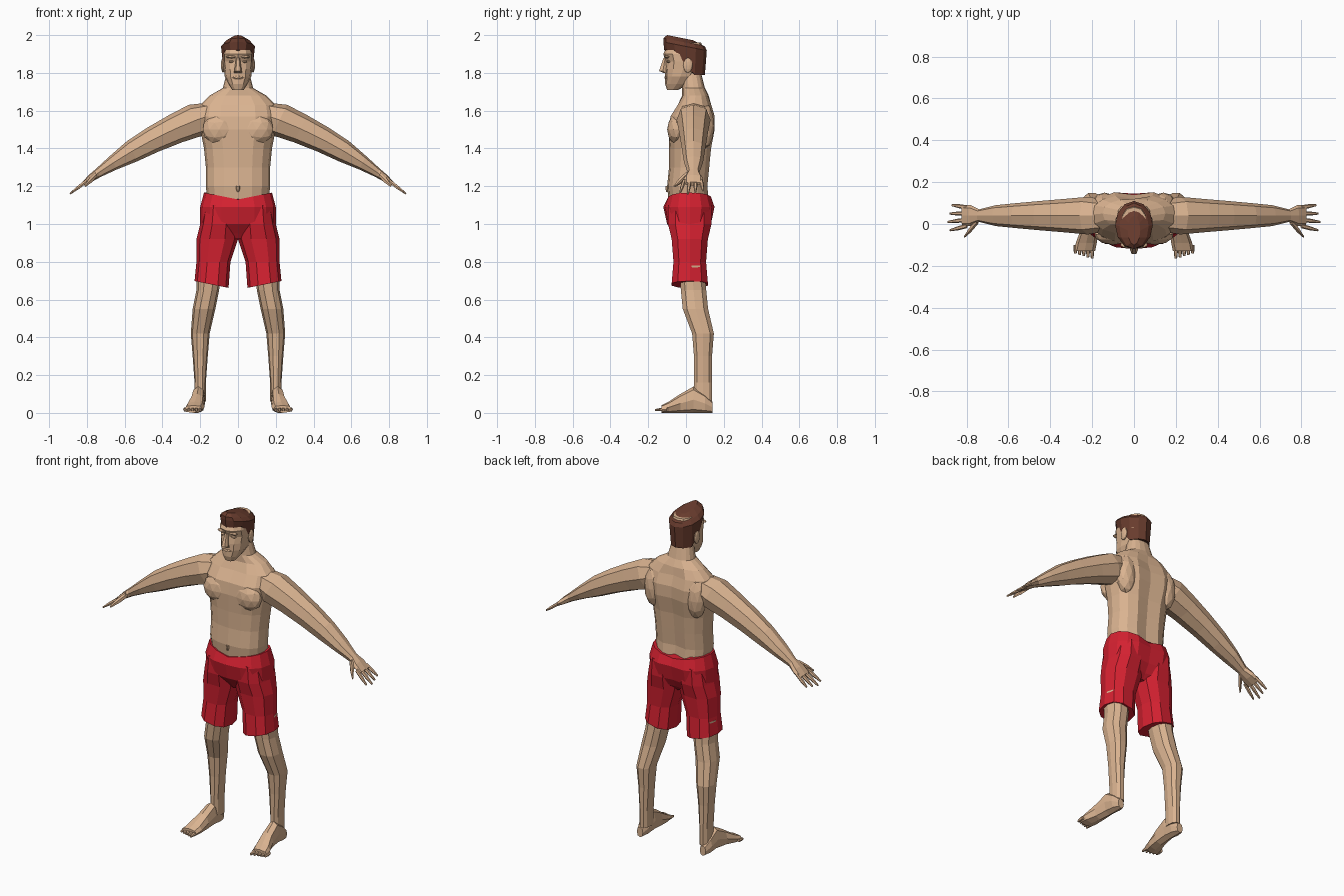
import bpy, bmesh
from math import sin, cos, tau
from mathutils import Vector, Matrix

default_cube = bpy.data.objects.get("Cube")
if default_cube:
    bpy.data.objects.remove(default_cube)


def make_material(name, *colour):
    mat = bpy.data.materials.new(name)
    mat.use_nodes = True
    mat.diffuse_color = (*colour, 1)
    shader = mat.node_tree.nodes["Principled BSDF"]
    shader.inputs["Base Color"].default_value = mat.diffuse_color
    return mat


skin = make_material("skin", .7, .45, .28)
red_cloth = make_material("red_cloth", .66, .015, .03)
brown_hair = make_material("brown_hair", .14, .045, .027)

across, depth, up = Vector((1, 0, 0)), Vector((0, 1, 0)), Vector((0, 0, 1))
arm_up = (across + up + up).normalized()


def add_object(name, bm, mat, mirror):
    """Turn the mesh into a flat shaded object, mirrored to the other side if asked."""
    bmesh.ops.recalc_face_normals(bm, faces=bm.faces)
    mesh = bpy.data.meshes.new(name)
    bm.to_mesh(mesh)
    bm.free()
    mesh.materials.append(mat)
    obj = bpy.data.objects.new(name, mesh)
    bpy.context.collection.objects.link(obj)
    if mirror:
        modifier = obj.modifiers.new("Mirror", "MIRROR")
        modifier.use_mirror_merge = False


def power(value, exponent):
    return abs(value) ** exponent * (1 if value > 0 else -1)


def loft(name, rings, mat=skin, u=across, v=depth, sides=8, square=.85, shape=None, mirror=True):
    """Skin a row of rings, each (centre, half size along u, half size along v)."""
    bm = bmesh.new()
    loops = []
    for centre, width, height in rings:
        loop = []
        for i in range(sides):
            angle = tau * i / sides
            point = Vector(centre)
            point += u * width * power(cos(angle), square)
            point += v * height * power(sin(angle), square)
            if shape:
                shape(point)
            loop.append(bm.verts.new(point))
        loops.append(loop)
    for low, high in zip(loops, loops[1:]):
        for i in range(sides):
            bm.faces.new((low[i - 1], low[i], high[i], high[i - 1]))
    bm.faces.new(loops[0])
    bm.faces.new(loops[-1])
    add_object(name, bm, mat, mirror)


def stack(name, rows, **options):
    """Loft a central part from levels of (height, half width, front, back)."""
    rings = [((0, (front + back) / 2, z), width, (back - front) / 2)
             for z, width, front, back in rows]
    loft(name, rings, mirror=False, **options)


def taper(name, start, end, thick, thin, **options):
    """Loft a small part that keeps its thickness to the middle, then narrows."""
    start, end = Vector(start), Vector(end)
    middle = start.lerp(end, .5)
    rings = [(start, thick, thick), (middle, thick, thick), (end, thin, thin)]
    loft(name, rings, sides=6, **options)


def lump(name, centre, size, mirror=True):
    """Add a faceted rounded mass."""
    bm = bmesh.new()
    matrix = Matrix.LocRotScale(Vector(centre), None, Vector(size))
    bmesh.ops.create_icosphere(bm, subdivisions=2, radius=1, matrix=matrix)
    add_object(name, bm, skin, mirror)


# Torso and neck, with a spine groove and a breastbone groove
def groove_torso(point):
    if abs(point.x) < .02 and point.z < 1.65:
        if point.y > 0:
            point.y -= .02
        elif point.z > 1.4:
            point.y += .01


stack("torso", [
    (1.1, .16, -.09, .13), (1.2, .17, -.1, .12), (1.3, .17, -.09, .13),
    (1.4, .18, -.09, .14), (1.5, .2, -.1, .16), (1.57, .21, -.09, .16),
    (1.63, .2, -.05, .14), (1.68, .15, -.02, .12), (1.72, .08, -.02, .1),
    (1.8, .06, -.02, .08)], sides=16, shape=groove_torso)
lump("chest_muscle", (.1, -.05, 1.5), (.09, .05, .08))
lump("shoulder_blade", (.14, .1, 1.52), (.06, .05, .12))
taper("navel", (0, -.1, 1.2), (0, -.1, 1.17), .01, .005, mirror=False)


# Arms follow one drooping curve from the shoulder to the fingertips
def arm_point(x, y=.04):
    return Vector((x, y, 1.62 - x / 4 - .3 * x * x))


arm_rows = [(.1, .07, .06), (.22, .09, .09), (.33, .08, .08), (.45, .07, .07),
            (.56, .06, .06), (.66, .05, .04), (.74, .03, .025), (.78, .05, .02), (.82, .05, .01)]
loft("arm", [(arm_point(x), width, height) for x, width, height in arm_rows],
     u=depth, v=arm_up)

# Hands: the fingers fan out from the knuckles
finger_names = ["little_finger", "ring_finger", "middle_finger", "index_finger"]
for i, name in enumerate(finger_names):
    reach = .89 - abs(i - 2) * .01
    taper(name, arm_point(.8, .08 - i * .03), arm_point(reach, .09 - i * .04),
          .01, .005, u=depth, v=arm_up)
taper("thumb", arm_point(.75, .01), arm_point(.81, -.06) - up * .02,
      .015, .006, u=depth, v=arm_up)

# Legs
loft("leg", [
    ((.15, .03, .78), .07, .07), ((.16, .04, .65), .06, .07), ((.18, .05, .55), .06, .07),
    ((.2, .09, .42), .05, .06), ((.2, .09, .3), .04, .05), ((.2, .09, .16), .03, .05),
    ((.2, .09, .06), .03, .05)], sides=10)

# Feet: each ring rests on the ground and the toes turn slightly out
foot_rows = [(.14, .02, .03), (.1, .035, .05), (.04, .035, .07),
             (-.03, .04, .05), (-.09, .05, .03), (-.13, .05, .02)]
loft("foot", [((.21 + max(0, -y) / 5, y, height), width, height)
              for y, width, height in foot_rows], v=up)
for i in range(5):
    x = .2 + i * .02
    taper(f"toe_{i + 1}", (x, -.1, .02), (x, -.165 + i * .006, .015),
          .01, .006, v=up)


# Shorts: hips with a raised side waist, then two legs with slanted hems
def raise_waist(point):
    if point.z > 1.1:
        point.z += abs(point.x) / 5 - .01
    if abs(point.x) < .02 and point.y > 0:
        point.y -= .015


def slant_hem(point):
    if point.z < .7:
        point.z += (point.x - .14) / 5


stack("shorts_hips", [
    (.92, .03, -.04, .09), (.95, .13, -.06, .11), (1, .2, -.1, .14),
    (1.09, .2, -.12, .16), (1.14, .18, -.1, .14)],
    mat=red_cloth, sides=16, shape=raise_waist)
loft("shorts_leg", [
    ((.14, .02, .68), .09, .1), ((.13, .02, .8), .09, .09), ((.11, .02, .92), .11, .1),
    ((.1, .02, 1), .1, .12), ((.1, .02, 1.1), .08, .12)],
    mat=red_cloth, sides=10, shape=slant_hem)


# Head, with eye sockets pressed in
def press_sockets(point):
    if abs(point.z - 1.86) < .01 and point.y < -.07 and abs(point.x) > .02:
        point.y += .012


stack("head", [
    (1.71, .03, -.1, -.04), (1.74, .05, -.11, .01), (1.78, .07, -.11, .05),
    (1.82, .075, -.11, .08), (1.86, .08, -.11, .1), (1.9, .08, -.12, .1),
    (1.96, .06, -.09, .08)], sides=12, shape=press_sockets)
stack("nose", [(1.8, .02, -.12, -.1), (1.81, .02, -.145, -.1), (1.88, .01, -.12, -.1)], sides=6)
lump("brow", (.035, -.1, 1.885), (.03, .015, .008))
lump("eyelid", (.035, -.09, 1.86), (.015, .012, .007))
lump("lips", (0, -.1, 1.775), (.03, .015, .01), mirror=False)
lump("ear", (.08, .01, 1.84), (.01, .025, .04))


# Hair: the hairline drops from the forehead to the nape, the top slopes back
def style_hair(point):
    if point.z > 1.9:
        point.z -= (point.y + .1) / 5
    elif point.y < -.05:
        point.z = 1.92
    elif point.y < .03:
        point.z = 1.85


stack("hair", [
    (1.79, .08, -.115, .1), (1.96, .09, -.12, .11),
    (1.98, .07, -.12, .1), (2, .03, -.1, .04)],
    mat=brown_hair, sides=12, square=1, shape=style_hair)
